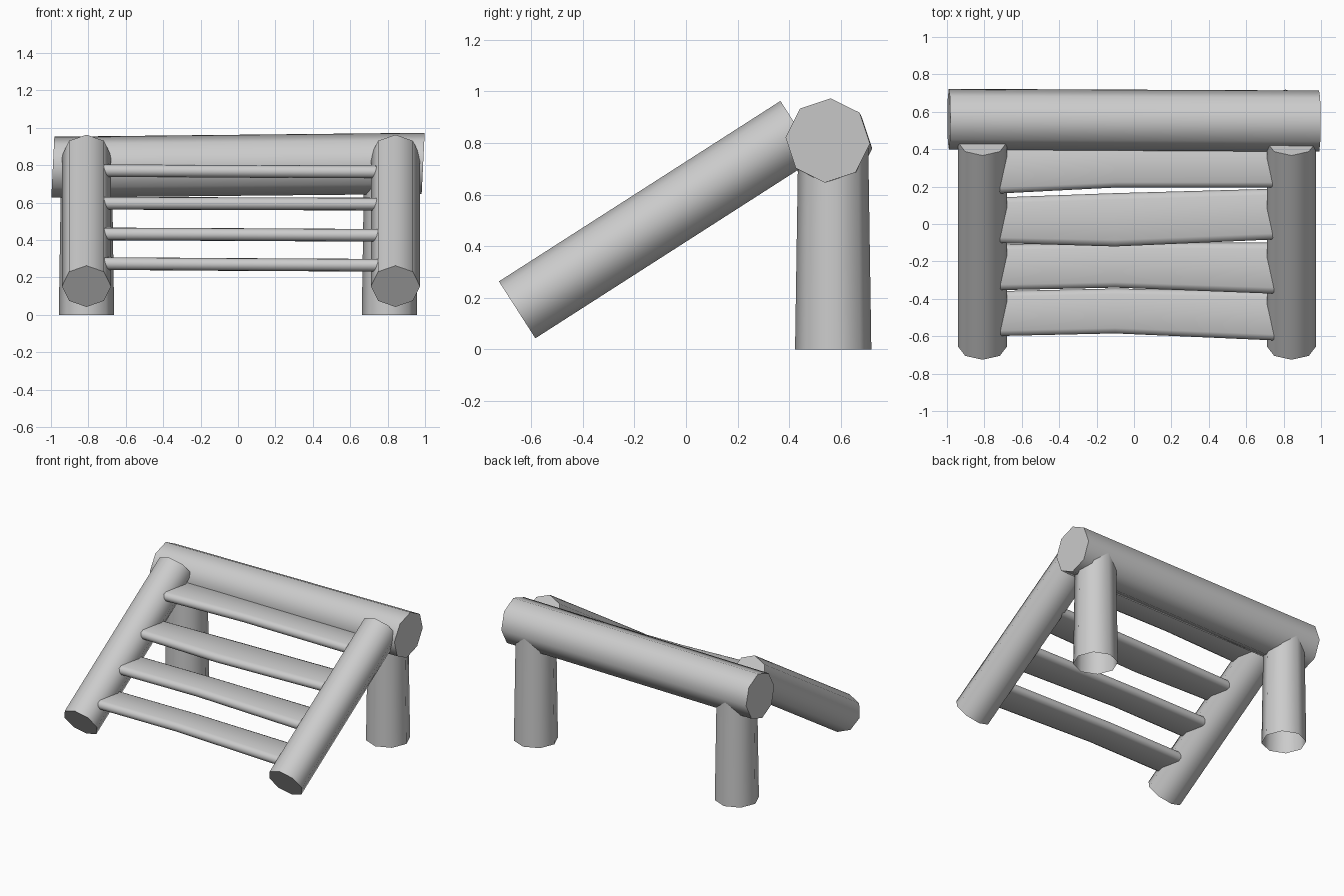
import bpy, bmesh, math
from mathutils import Vector

cube = bpy.data.objects.get("Cube")
if cube:
    bpy.data.objects.remove(cube, do_unlink=True)

GREY = (0.6, 0.6, 0.6, 1.0)
mat = bpy.data.materials.new("plain_grey")
mat.use_nodes = True
mat.diffuse_color = GREY
mat.node_tree.nodes["Principled BSDF"].inputs["Base Color"].default_value = GREY


def loft(name, rings, cap_start=True, cap_end=True):
    """Skin a list of equal-length point rings into one smooth object."""
    bm = bmesh.new()
    rows = [[bm.verts.new(p) for p in ring] for ring in rings]
    n = len(rows[0])
    for a, b in zip(rows, rows[1:]):
        for i in range(n):
            j = (i + 1) % n
            bm.faces.new((a[i], a[j], b[j], b[i]))
    if cap_start:
        bm.faces.new(rows[0][::-1])
    if cap_end:
        bm.faces.new(rows[-1])
    bmesh.ops.recalc_face_normals(bm, faces=bm.faces[:])
    mesh = bpy.data.meshes.new(name)
    bm.to_mesh(mesh)
    bm.free()
    mesh.materials.append(mat)
    obj = bpy.data.objects.new(name, mesh)
    bpy.context.collection.objects.link(obj)
    bpy.ops.object.select_all(action="DESELECT")
    obj.select_set(True)
    bpy.context.view_layer.objects.active = obj
    bpy.ops.object.shade_smooth_by_angle(angle=math.radians(55))
    return obj


def log(name, start, end, r0, r1, side, lean=0.0, turn=0.0, open_start=False):
    """Eight-sided log; lean slants the end cuts."""
    start, end, side = Vector(start), Vector(end), Vector(side)
    axis = (end - start).normalized()
    up = axis.cross(side).normalized()
    rings = []
    for centre, r in ((start, r0), (end, r1)):
        ring = []
        for k in range(8):
            a = k * math.tau / 8 + turn
            p = side * math.cos(a) * r + up * math.sin(a) * r
            ring.append(centre + p + axis * lean * p.z)
        rings.append(ring)
    return loft(name, rings, cap_start=not open_start)


# Top beam, slightly higher on the left
log("top_beam", (-0.99, 0.56, 0.79), (0.99, 0.55, 0.81), 0.163, 0.164,
    (0, 1, 0), lean=0.06, turn=math.radians(-4))

# Sloping side rails and rear legs
for label, rail_x, leg_x in (("right", -0.81, -0.81), ("left", 0.842, 0.81)):
    log(label + "_rail", (rail_x, -0.655, 0.153), (rail_x, 0.437, 0.853),
        0.131, 0.131, (1, 0, 0))
    log(label + "_leg", (leg_x, 0.571, 0), (leg_x, 0.571, 0.78),
        0.148, 0.136, (1, 0, 0), open_start=True)

# Flat steps: front edge, back edge and height at right end, middle, left end
STATIONS = (-0.78, -0.1, 0.81)
STEPS = (
    ((-0.60, -0.585, -0.625), (-0.36, -0.345, -0.36), (0.275, 0.27, 0.265)),
    ((-0.355, -0.34, -0.375), (-0.11, -0.10, -0.10), (0.433, 0.43, 0.425)),
    ((-0.10, -0.12, -0.08), (0.14, 0.165, 0.19), (0.597, 0.595, 0.592)),
    ((0.16, 0.195, 0.195), (0.42, 0.43, 0.43), (0.772, 0.768, 0.764)),
)
# Rounded plank section as (depth fraction, height)
UPPER = ((0.0, 0.0), (0.03, 0.022), (0.12, 0.033), (0.5, 0.034),
         (0.88, 0.033), (0.97, 0.022), (1.0, 0.0))
SECTION = UPPER + tuple((d, -h) for d, h in UPPER[-2:0:-1])

for number, (fronts, backs, heights) in enumerate(STEPS, 1):
    rings = [[(x, f + (b - f) * d, z + h) for d, h in SECTION]
             for x, f, b, z in zip(STATIONS, fronts, backs, heights)]
    loft(f"step_{number}", rings)
